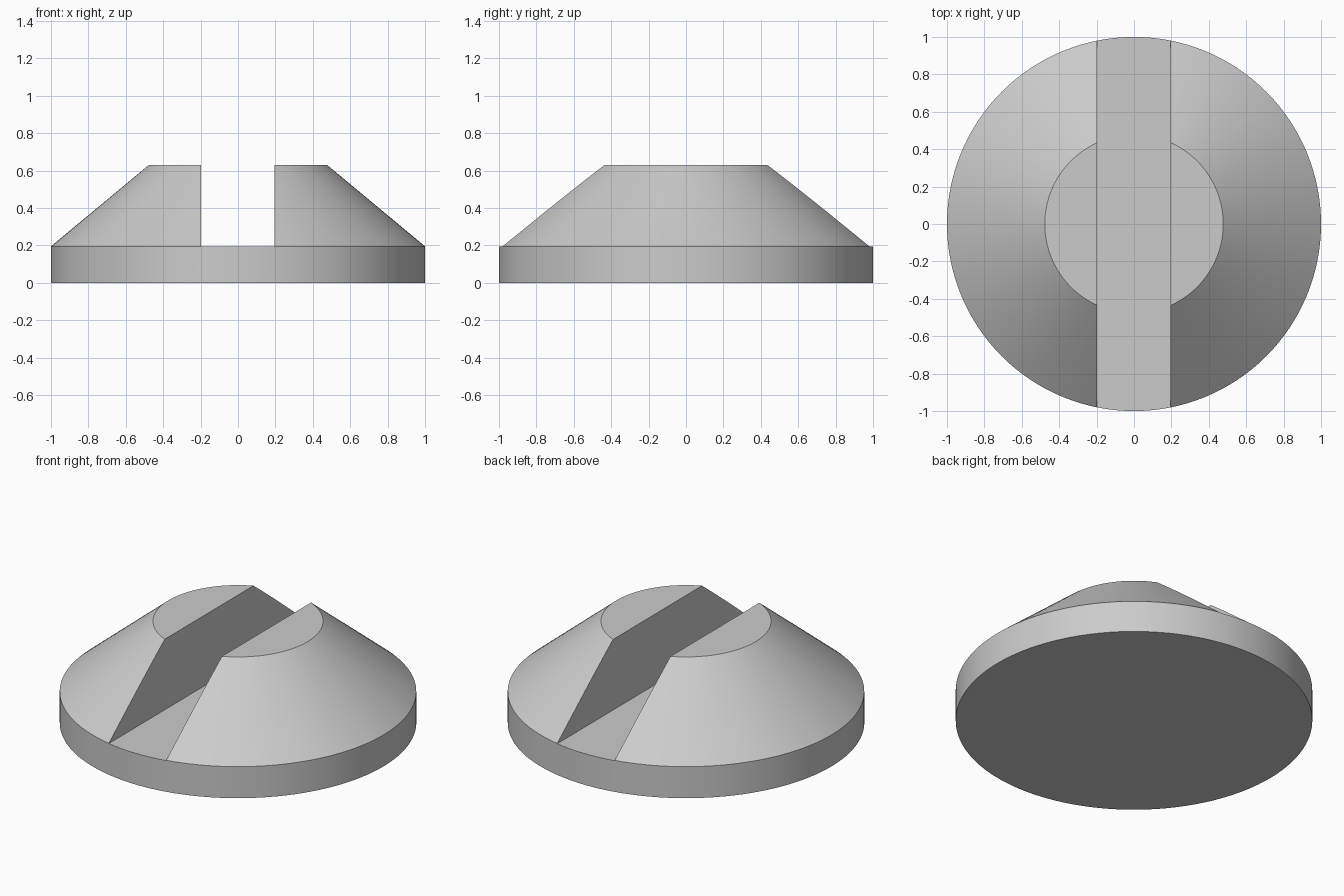
import bpy, bmesh, math

if "Cube" in bpy.data.objects:
    bpy.data.objects.remove(bpy.data.objects["Cube"])

RIM_R, TOP_R = 1.0, 0.477
RIM_Z, TOP_Z = 0.195, 0.63
SLOT_L, SLOT_R, SLOT_Z = -0.198, 0.195, 0.193
SEGMENTS = 128

grey = bpy.data.materials.new("grey")
grey.diffuse_color = (0.6, 0.6, 0.6, 1)
grey.use_nodes = True
grey.node_tree.nodes["Principled BSDF"].inputs["Base Color"].default_value = grey.diffuse_color


def make_object(name, bm):
    bmesh.ops.recalc_face_normals(bm, faces=bm.faces[:])
    mesh = bpy.data.meshes.new(name)
    bm.to_mesh(mesh)
    bm.free()
    obj = bpy.data.objects.new(name, mesh)
    bpy.context.collection.objects.link(obj)
    return obj


# Body: stacked rings forming a disc with a truncated cone on top
bm = bmesh.new()
rings = []
for radius, z in ((RIM_R, 0), (RIM_R, RIM_Z), (TOP_R, TOP_Z)):
    rings.append([bm.verts.new((radius * math.cos(a), radius * math.sin(a), z))
                  for a in (2 * math.pi * i / SEGMENTS for i in range(SEGMENTS))])
for low, high in zip(rings, rings[1:]):
    for i in range(SEGMENTS):
        j = (i + 1) % SEGMENTS
        bm.faces.new((low[i], low[j], high[j], high[i]))
bm.faces.new(rings[0][::-1])
bm.faces.new(rings[-1])
body = make_object("slotted_cone_body", bm)
body.data.materials.append(grey)

# Slot cutter: a long box running front to back
bm = bmesh.new()
bmesh.ops.create_cube(bm, size=1)
for v in bm.verts:
    v.co = (SLOT_R if v.co.x > 0 else SLOT_L, v.co.y * 3, 1.0 if v.co.z > 0 else SLOT_Z)
cutter = make_object("slot_cutter", bm)
cutter.data.materials.append(grey)
cutter.hide_render = True

# Cut the slot and shade the round sides smooth
cut = body.modifiers.new("slot", 'BOOLEAN')
cut.operation = 'DIFFERENCE'
cut.solver = 'EXACT'
cut.object = cutter
bpy.context.view_layer.objects.active = body
body.select_set(True)
bpy.ops.object.modifier_apply(modifier=cut.name)
bpy.data.objects.remove(cutter)
bpy.ops.object.shade_smooth_by_angle(angle=math.radians(25))
